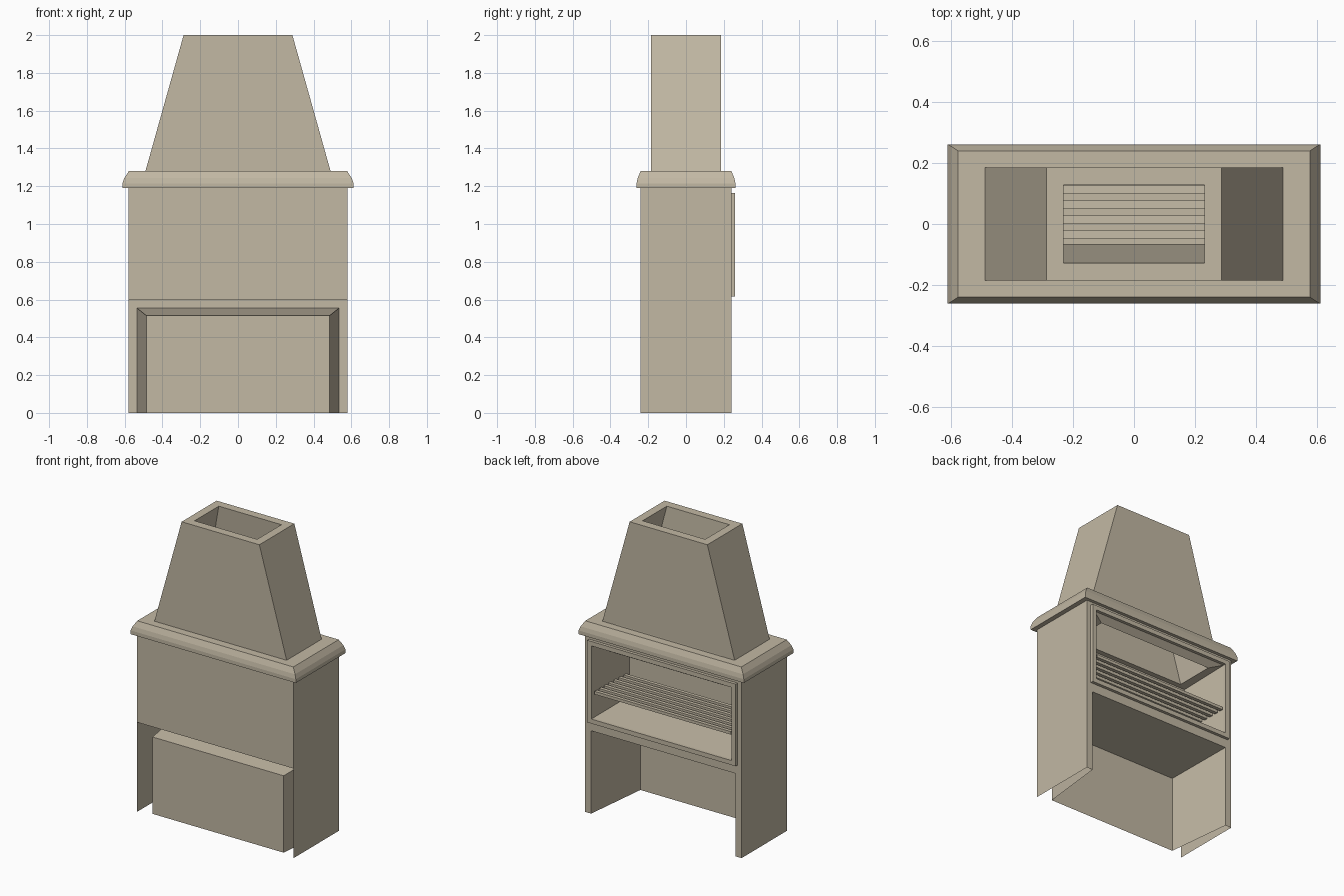
import bpy, bmesh

if "Cube" in bpy.data.objects:
    bpy.data.objects.remove(bpy.data.objects["Cube"])


def loft(name, rings, closed=True, cap_end=False):
    """Skin a sequence of point rings with quads."""
    bm = bmesh.new()
    vs = [[bm.verts.new(p) for p in ring] for ring in rings]
    n = len(vs[0])
    for a, b in zip(vs, vs[1:]):
        for i in range(n if closed else n - 1):
            j = (i + 1) % n
            bm.faces.new((a[i], a[j], b[j], b[i]))
    if cap_end:
        bm.faces.new(vs[-1])
    bmesh.ops.recalc_face_normals(bm, faces=bm.faces)
    me = bpy.data.meshes.new(name)
    bm.to_mesh(me)
    bm.free()
    ob = bpy.data.objects.new(name, me)
    ob.data.materials.append(stone)
    bpy.context.collection.objects.link(ob)
    return ob


def flat(x, y0, y1, z):
    """Horizontal rectangle."""
    return [(-x, y0, z), (x, y0, z), (x, y1, z), (-x, y1, z)]


def upright(x, y, z0, z1):
    """Vertical rectangle facing y, starting and ending at the bottom."""
    return [(-x, y, z0), (-x, y, z1), (x, y, z1), (x, y, z0)]


stone = bpy.data.materials.new("stone")
stone.diffuse_color = (0.54, 0.48, 0.37, 1)
stone.use_nodes = True
stone.node_tree.nodes["Principled BSDF"].inputs["Base Color"].default_value = stone.diffuse_color

# Side walls
for s, side in ((-1, "left"), (1, "right")):
    x = 0.58 * s
    loft(side + "_wall", [[(x, -0.24, 0), (x, -0.24, 1.19)],
                          [(x, 0.24, 0), (x, 0.24, 1.19)]], closed=False)

# Panel closing the upper half on the plain side
loft("front_panel", [[(-0.58, -0.24, 0.6), (0.58, -0.24, 0.6)],
                     [(-0.58, -0.24, 1.19), (0.58, -0.24, 1.19)]], closed=False)

# Lower wood niche: facing around the opening, then tapered shell, no floor
loft("wood_niche", [upright(0.58, 0.24, 0, 0.6),
                    upright(0.535, 0.24, 0, 0.555),
                    upright(0.485, -0.21, 0, 0.515)], closed=False, cap_end=True)

# Facing around the fire opening with its raised frame
loft("fire_frame", [upright(0.58, 0.24, 0.6, 1.19),
                    upright(0.55, 0.24, 0.615, 1.165),
                    upright(0.55, 0.26, 0.615, 1.165),
                    upright(0.52, 0.26, 0.645, 1.135),
                    upright(0.52, 0.24, 0.645, 1.135)])

# Fire chamber: floor, back and sides, then ceiling with the smoke hole
cz, cy = 1.10, -0.10
front, back = upright(0.52, 0.24, 0.645, 1.135), upright(0.49, cy, 0.67, cz)
order = (1, 0, 3, 2)
loft("fire_chamber", [[front[i] for i in order], [back[i] for i in order]],
     closed=False, cap_end=True)
ceiling = [back[1], back[2], front[2], front[1]]
loft("chamber_ceiling", [ceiling, flat(0.43, -0.065, 0.2, cz)])

# Grill bars
for i in range(7):
    y = 0.235 - 0.049 * i
    w = 0.012
    ring = [(y - w, 0.81), (y + w, 0.81), (y + w, 0.83), (y - w, 0.83)]
    loft("grill_bar", [[(x, a, b) for a, b in ring] for x in (-0.505, 0.505)])

# Mantel with rounded edge
loft("mantel", [flat(0.58, -0.24, 0.24, 1.19),
                flat(0.612, -0.262, 0.262, 1.19),
                flat(0.612, -0.262, 0.262, 1.215),
                flat(0.602, -0.256, 0.256, 1.243),
                flat(0.578, -0.24, 0.24, 1.28),
                flat(0.49, -0.185, 0.185, 1.28)])

# Chimney hood: outer skin, top rim and flue down to the smoke hole
loft("chimney_hood", [flat(0.49, -0.185, 0.185, 1.28),
                      flat(0.288, -0.185, 0.185, 2.0),
                      flat(0.232, -0.128, 0.128, 2.0),
                      flat(0.43, -0.065, 0.2, cz)])
